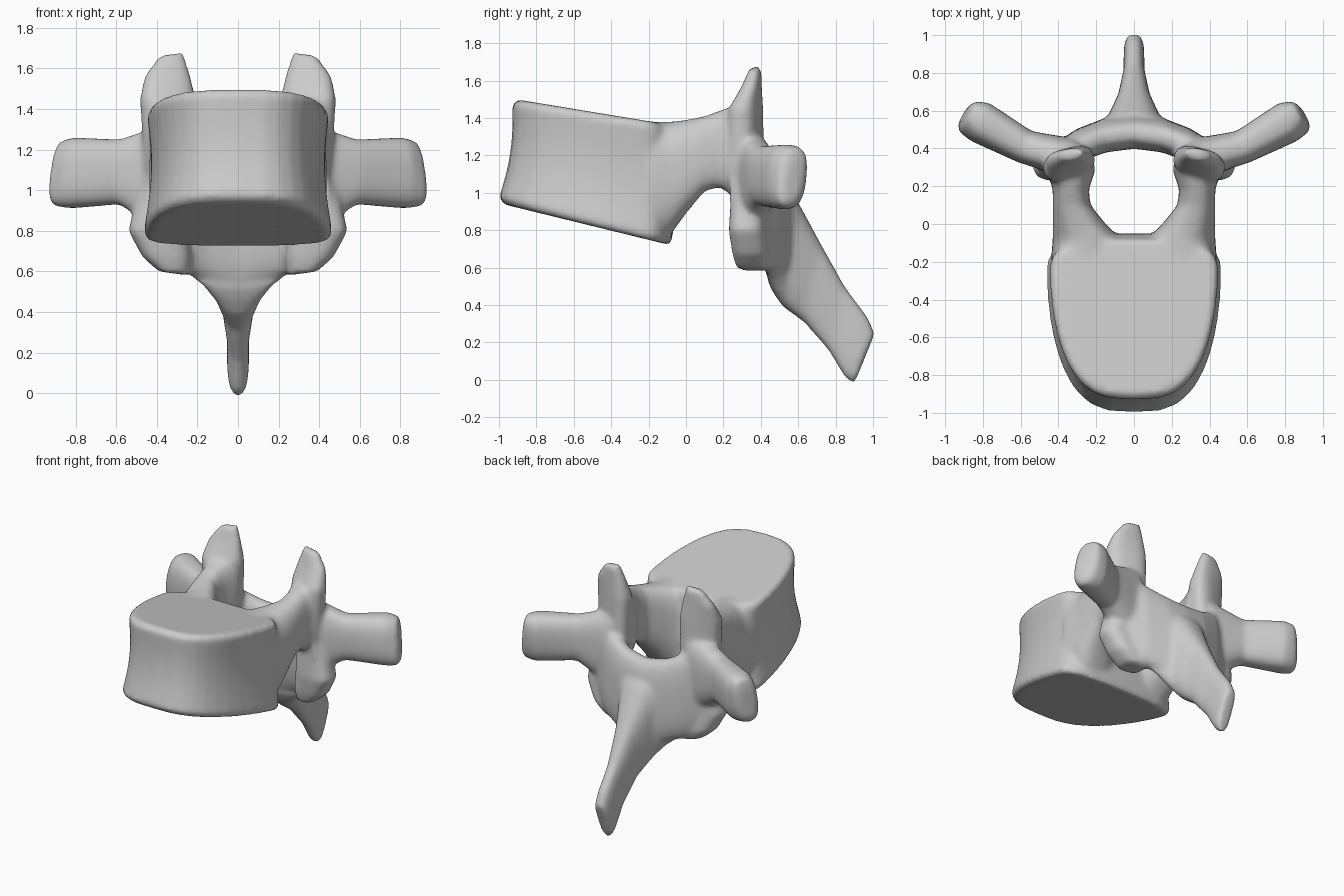
import bpy, bmesh
from math import cos, sin, pi, copysign
from mathutils import Vector

cube = bpy.data.objects.get("Cube")
if cube:
    bpy.data.objects.remove(cube)

bone = bpy.data.materials.new("bone_grey")
bone.use_nodes = True
grey = (0.6, 0.6, 0.6, 1)
bone.diffuse_color = grey
bone.node_tree.nodes["Principled BSDF"].inputs["Base Color"].default_value = grey

bm = bmesh.new()
STEPS = 40
ANGLES = [2 * pi * i / STEPS for i in range(STEPS)]


def bulge(value, power):
    """Signed power, which squares off a circle when power is below one."""
    return copysign(abs(value) ** power, value)


def skin(rings):
    """Join rings of points into one closed shell."""
    rows = [[bm.verts.new(point) for point in ring] for ring in rings]
    faces = [bm.faces.new(rows[0]), bm.faces.new(rows[-1])]
    for lower, upper in zip(rows, rows[1:]):
        for i in range(STEPS):
            faces.append(bm.faces.new((lower[i - 1], lower[i], upper[i], upper[i - 1])))
    bmesh.ops.recalc_face_normals(bm, faces=faces)


def loft(sections, across, side=1, power=0.75):
    """Loft rounded sections, each spanning start to end with a half width along across."""
    rings = []
    for start, end, width in sections:
        start, end = Vector(start), Vector(end)
        middle, height = (start + end) / 2, (start - end) / 2
        wide = Vector(across).normalized() * width
        ring = [middle + wide * bulge(cos(angle), power) + height * bulge(sin(angle), power)
                for angle in ANGLES]
        rings.append([(point.x * side, point.y, point.z) for point in ring])
    skin(rings)


# Body: D-shaped outline, pinched at the waist, between two tilted end plates
def body_ring(level, rim):
    waist = sin(pi * level)
    half_width = rim * (0.47 - 0.02 * level - 0.03 * waist)
    front_depth = rim * (0.76 - 0.08 * level - 0.03 * waist)
    back_depth = rim * (0.17 + 0.03 * waist)
    ring = []
    for angle in ANGLES:
        x = half_width * bulge(cos(angle), 0.65)
        if sin(angle) < 0:
            y = front_depth * sin(angle) - 0.25
        else:
            y = back_depth * bulge(sin(angle), 0.7) - 0.25
        bottom = 0.7 - 0.245 * y
        top = 1.35 - 0.165 * y
        ring.append((x, y, bottom + level * (top - bottom)))
    return ring


BODY_LEVELS = 20
body = [body_ring(i / BODY_LEVELS, 1) for i in range(1, BODY_LEVELS)]
skin([body_ring(0, 0.95)] + body + [body_ring(1, 0.95)])

for side in (1, -1):
    # Pedicle: bridge from the body to the arch, flaring to round off the canal
    loft([((0.26, -0.2, 1.38), (0.26, -0.2, 0.76), 0.18),
          ((0.25, -0.08, 1.38), (0.25, -0.08, 0.78), 0.18),
          ((0.29, 0, 1.39), (0.29, 0, 0.89), 0.14),
          ((0.33, 0.1, 1.41), (0.33, 0.1, 1.01), 0.1),
          ((0.335, 0.18, 1.44), (0.335, 0.18, 1.03), 0.095),
          ((0.33, 0.3, 1.48), (0.33, 0.3, 0.95), 0.13)],
         across=(1, 0, 0), side=side)
    # Superior articular process: upright blade with a flat back facet
    loft([((0.22, 0.37, 1.1), (0.46, 0.27, 1.1), 0.08),
          ((0.21, 0.36, 1.45), (0.48, 0.28, 1.45), 0.08),
          ((0.24, 0.37, 1.58), (0.46, 0.33, 1.56), 0.05),
          ((0.27, 0.38, 1.68), (0.39, 0.36, 1.66), 0.03)],
         across=(0.25, 1, 0), side=side)
    # Inferior articular process: stubby lobe hanging below
    loft([((0.25, 0.35, 1.1), (0.47, 0.33, 1.1), 0.09),
          ((0.25, 0.34, 0.8), (0.54, 0.32, 0.8), 0.1),
          ((0.23, 0.36, 0.67), (0.47, 0.34, 0.67), 0.1),
          ((0.24, 0.37, 0.58), (0.39, 0.34, 0.6), 0.08)],
         across=(0, 1, 0), side=side)
    # Transverse process: wing ending in a knob
    loft([((0.34, 0.35, 1.33), (0.34, 0.35, 0.78), 0.11),
          ((0.58, 0.41, 1.25), (0.58, 0.41, 0.93), 0.09),
          ((0.81, 0.55, 1.26), (0.82, 0.53, 0.91), 0.11),
          ((0.87, 0.59, 1.24), (0.9, 0.55, 0.92), 0.085),
          ((0.89, 0.59, 1.17), (0.92, 0.56, 0.96), 0.05)],
         across=(-0.5, 1, 0), side=side)

# Lamina: curved plate closing the arch behind the canal
plate = []
for x in (-0.45, -0.3, -0.15, 0, 0.15, 0.3, 0.45):
    y = 0.48 - 0.85 * x * x
    plate.append(((x, y, 1.12 + x * x), (x, y + 0.02, 0.5 + 0.35 * abs(x)), 0.09))
loft(plate, across=(0, 1, 0))

# Spinous process: blade sloping down and back from a broad root
loft([((0, 0.47, 1.1), (0, 0.44, 0.52), 0.32),
      ((0, 0.53, 1.04), (0, 0.47, 0.46), 0.22),
      ((0, 0.6, 0.95), (0, 0.52, 0.39), 0.14),
      ((0, 0.72, 0.73), (0, 0.63, 0.31), 0.085),
      ((0, 0.85, 0.5), (0, 0.76, 0.16), 0.056),
      ((0, 0.97, 0.34), (0, 0.85, 0.01), 0.054),
      ((0, 1.01, 0.25), (0, 0.9, -0.02), 0.05)],
     across=(1, 0, 0))

# Fuse the parts into one smooth bone
mesh = bpy.data.meshes.new("vertebra")
bm.to_mesh(mesh)
bm.free()
mesh.materials.append(bone)
vertebra = bpy.data.objects.new("vertebra", mesh)
bpy.context.collection.objects.link(vertebra)
fuse = vertebra.modifiers.new("fuse", 'REMESH')
fuse.mode = 'VOXEL'
fuse.voxel_size = 0.013
fuse.use_smooth_shade = True
relax = vertebra.modifiers.new("relax", 'SMOOTH')
relax.factor = 0.5
relax.iterations = 20
